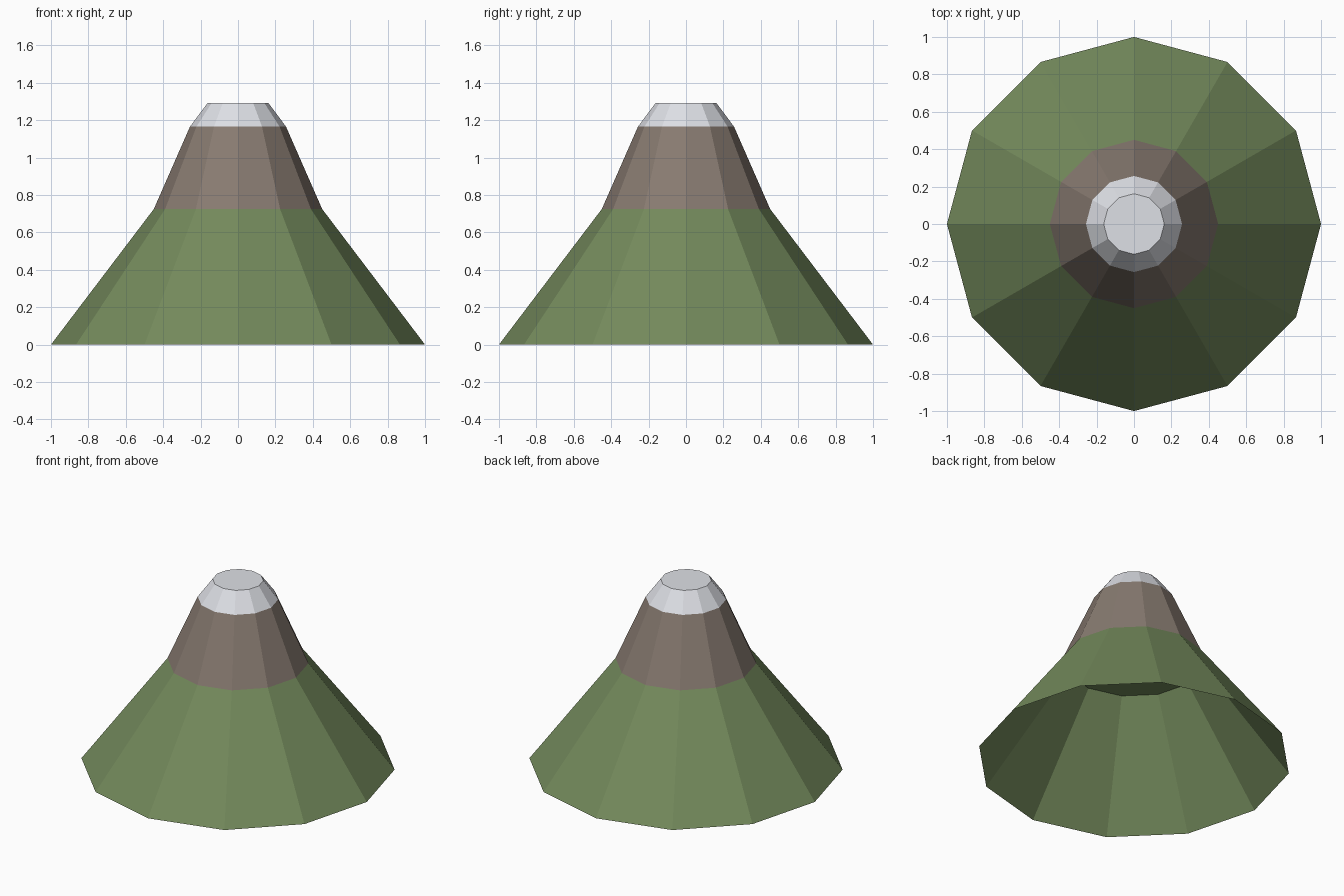
import bpy
import bmesh
from mathutils import Matrix

cube = bpy.data.objects.get("Cube")
if cube:
    bpy.data.objects.remove(cube, do_unlink=True)

SIDES = 12


def material(name, rgb):
    mat = bpy.data.materials.new(name)
    mat.use_nodes = True
    mat.diffuse_color = (*rgb, 1)
    mat.node_tree.nodes["Principled BSDF"].inputs["Base Color"].default_value = (*rgb, 1)
    return mat


def tier(name, z0, z1, r0, r1, mat):
    """Tapered flat-shaded tier, capped on top and open underneath."""
    bm = bmesh.new()
    bmesh.ops.create_cone(bm, cap_ends=True, segments=SIDES, radius1=r0, radius2=r1,
                          depth=z1 - z0, matrix=Matrix.Translation((0, 0, (z0 + z1) / 2)))
    bm.normal_update()
    bottom = [f for f in bm.faces if f.normal.z < -0.9]
    bmesh.ops.delete(bm, geom=bottom, context="FACES_ONLY")
    mesh = bpy.data.meshes.new(name)
    bm.to_mesh(mesh)
    bm.free()
    mesh.materials.append(mat)
    obj = bpy.data.objects.new(name, mesh)
    bpy.context.collection.objects.link(obj)
    return obj


grass = material("grass green", (0.174, 0.254, 0.107))
rock = material("rock brown", (0.246, 0.198, 0.165))
snow = material("snow white", (0.73, 0.745, 0.79))

# Grassy foot, rocky middle and snowy peak stacked on shared rings
tier("grass_slope", 0, 0.725, 1, 0.45, grass)
tier("rock_slope", 0.725, 1.165, 0.45, 0.257, rock)
tier("snow_cap", 1.165, 1.293, 0.257, 0.162, snow)
